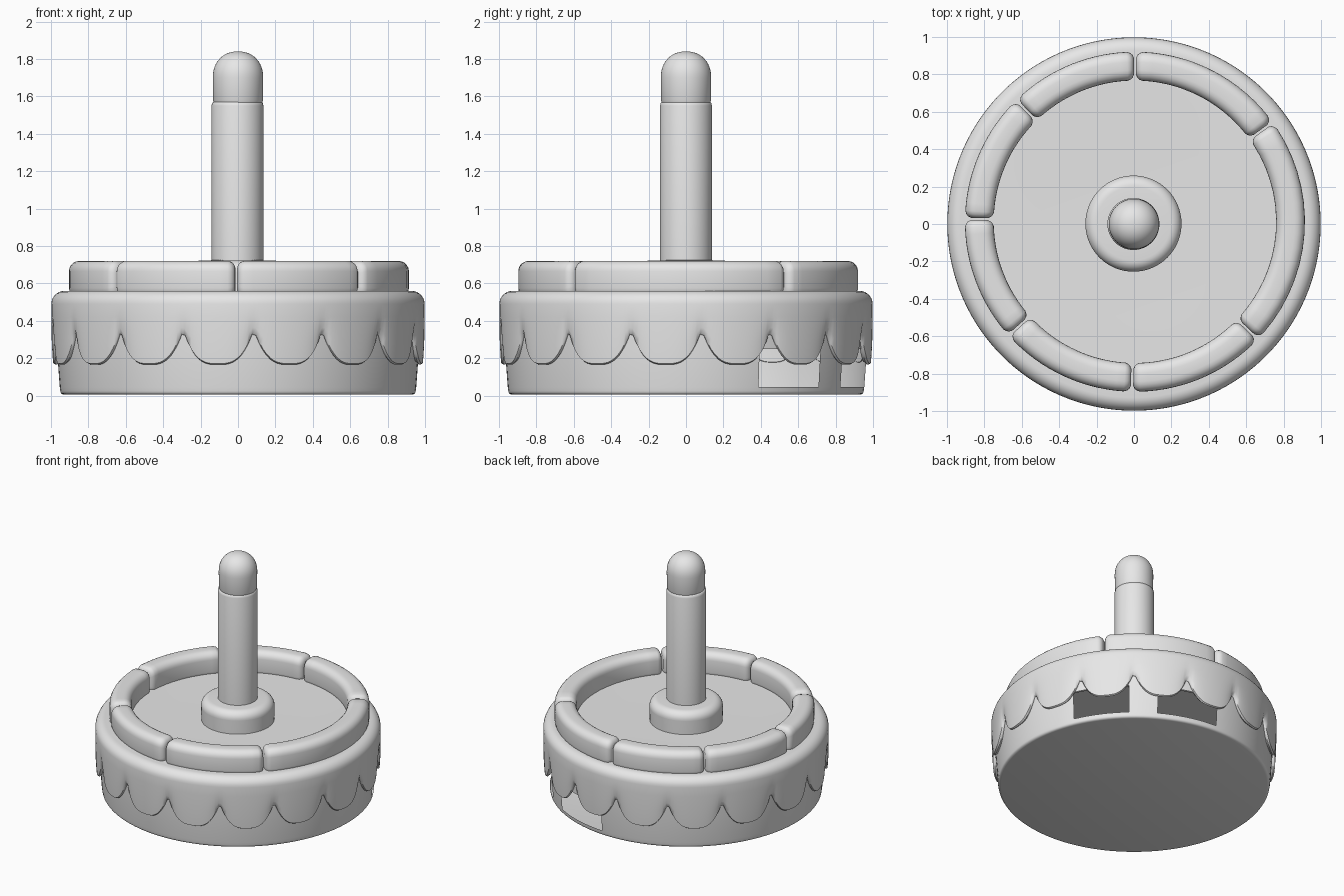
import bpy, bmesh, math

if "Cube" in bpy.data.objects:
    bpy.data.objects.remove(bpy.data.objects["Cube"])

grey = bpy.data.materials.new("plain_grey")
grey.diffuse_color = (0.8, 0.8, 0.8, 1)
grey.use_nodes = True
grey.node_tree.nodes["Principled BSDF"].inputs["Base Color"].default_value = grey.diffuse_color


def finish(name, bm, angle=40, shift=(0, 0, 0)):
    bmesh.ops.remove_doubles(bm, verts=bm.verts, dist=1e-5)
    bmesh.ops.translate(bm, verts=bm.verts, vec=shift)
    me = bpy.data.meshes.new(name)
    bm.to_mesh(me)
    bm.free()
    me.materials.append(grey)
    ob = bpy.data.objects.new(name, me)
    bpy.context.collection.objects.link(ob)
    bpy.ops.object.select_all(action='DESELECT')
    ob.select_set(True)
    bpy.context.view_layer.objects.active = ob
    bpy.ops.object.shade_smooth_by_angle(angle=math.radians(angle))
    return ob


def lathe(profile, n):
    """profile: list of (r, z), or a function of angle giving one; runs bottom to top on the outside."""
    bm = bmesh.new()
    cols = []
    for i in range(n):
        a = 2 * math.pi * i / n
        pts = profile(a) if callable(profile) else profile
        cols.append([bm.verts.new((r * math.cos(a), r * math.sin(a), z)) for r, z in pts])
    for i in range(n):
        c, d = cols[i], cols[(i + 1) % n]
        for j in range(len(c) - 1):
            bm.faces.new((c[j], d[j], d[j + 1], c[j + 1]))
    return bm


def arc(cr, cz, rad, a0, a1, n):
    return [(cr + rad * math.cos(math.radians(a0 + (a1 - a0) * k / n)),
             cz + rad * math.sin(math.radians(a0 + (a1 - a0) * k / n))) for k in range(n + 1)]


# Base: thin drum with two window openings at the back right
bm = lathe([(0, 0.005), (0.93, 0.005)] + arc(0.93, 0.025, 0.02, -60, 0, 3)
           + [(0.953, 0.045), (0.968, 0.25), (0.972, 0.40)], 120)
holes = []
for f in bm.faces:
    c = f.calc_center_median()
    a = math.degrees(math.atan2(c.y, c.x))
    if 0.06 < c.z < 0.24 and (24 < a < 48 or 60 < a < 87):
        holes.append(f)
bmesh.ops.delete(bm, geom=holes, context='FACES')
finish("base_drum", bm)

# Ceiling inside the drum
finish("inner_ceiling", lathe([(0, 0.25), (0.96, 0.25)], 96))


# Icing: rounded top with a skirt of sixteen scallops
def icing_profile(a):
    u = ((math.degrees(a) - 5.0) / 22.5) % 1.0
    t = abs(2 * u - 1)
    z = 0.165 + 0.185 * t ** 3
    dip = 0.012 * t ** 4
    skirt = [(0.96, z + 0.015), (0.978 - dip, z), (0.99 - dip, z + 0.006)]
    side = [(0.996 - dip * 0.6, z + (0.42 - z) * 0.4), (0.998, 0.42), (0.998, 0.49)]
    top = arc(0.928, 0.49, 0.07, 15, 90, 6)
    return skirt + side + top + [(0.84, 0.56), (0.76, 0.56), (0.5, 0.557), (0, 0.553)]


finish("scalloped_icing", lathe(icing_profile, 320), 50)

# Ring of seven rounded bars on the rim
gaps = [90, 134.3, 179, 222, 269, 316.3, 395.8, 450]


def ring_bar(name, start, end):
    bm = bmesh.new()
    mid, hw, hh, cz, rad = 0.832, 0.077, 0.10, 0.62, 0.055
    section = []
    for sx, sz, a0 in ((1, 1, 0), (-1, 1, 90), (-1, -1, 180), (1, -1, 270)):
        section += arc(sx * (hw - rad), sz * (hh - rad), rad, a0, a0 + 90, 5)
    # stations along the arc: (angle, inset of the section)
    ends = [(0.0, 0.032), (0.5, 0.016), (1.3, 0.006), (2.4, 0.0)]
    s, e = start + 0.4, end - 0.4
    n = 14
    stations = [(s + d, k) for d, k in ends]
    stations += [(s + 2.4 + (e - s - 4.8) * i / n, 0) for i in range(1, n)]
    stations += [(e - d, k) for d, k in reversed(ends)]
    loops = []
    for ang, inset in stations:
        a = math.radians(ang)
        fx, fz = 1 - inset / hw, 1 - inset / hh
        loops.append([bm.verts.new(((mid + x * fx) * math.cos(a), (mid + x * fx) * math.sin(a),
                                    cz + z * fz)) for x, z in section])
    m = len(section)
    for p, q in zip(loops, loops[1:]):
        for j in range(m):
            bm.faces.new((p[j], p[(j + 1) % m], q[(j + 1) % m], q[j]))
    bm.faces.new(loops[0])
    bm.faces.new(loops[-1])
    bmesh.ops.recalc_face_normals(bm, faces=bm.faces)
    finish(name, bm, 60, (0.005, 0.012, 0))


for i in range(7):
    ring_bar("rim_bar_%d" % (i + 1), gaps[i], gaps[i + 1])

# Hub in the middle of the top
finish("hub", lathe([(0.255, 0.54), (0.257, 0.66)] + arc(0.197, 0.662, 0.06, 0, 90, 8)
                    + [(0.13, 0.724), (0, 0.724)], 64), 40, (-0.003, 0.002, 0))

# Post standing on the hub
finish("post", lathe([(0.139, 0.71), (0.139, 1.55), (0.135, 1.565), (0.128, 1.57), (0, 1.57)], 48),
       40, (-0.003, 0, 0))

# Domed tip of the post
dome = [(0.135 * max(math.cos(t), 0) ** 0.9, 1.70 + 0.14 * math.sin(t) ** 0.95)
        for t in [math.pi / 2 * k / 12 for k in range(1, 12)]]
finish("post_tip", lathe([(0, 1.56), (0.128, 1.562), (0.134, 1.58), (0.135, 1.70)] + dome + [(0, 1.84)], 48))
